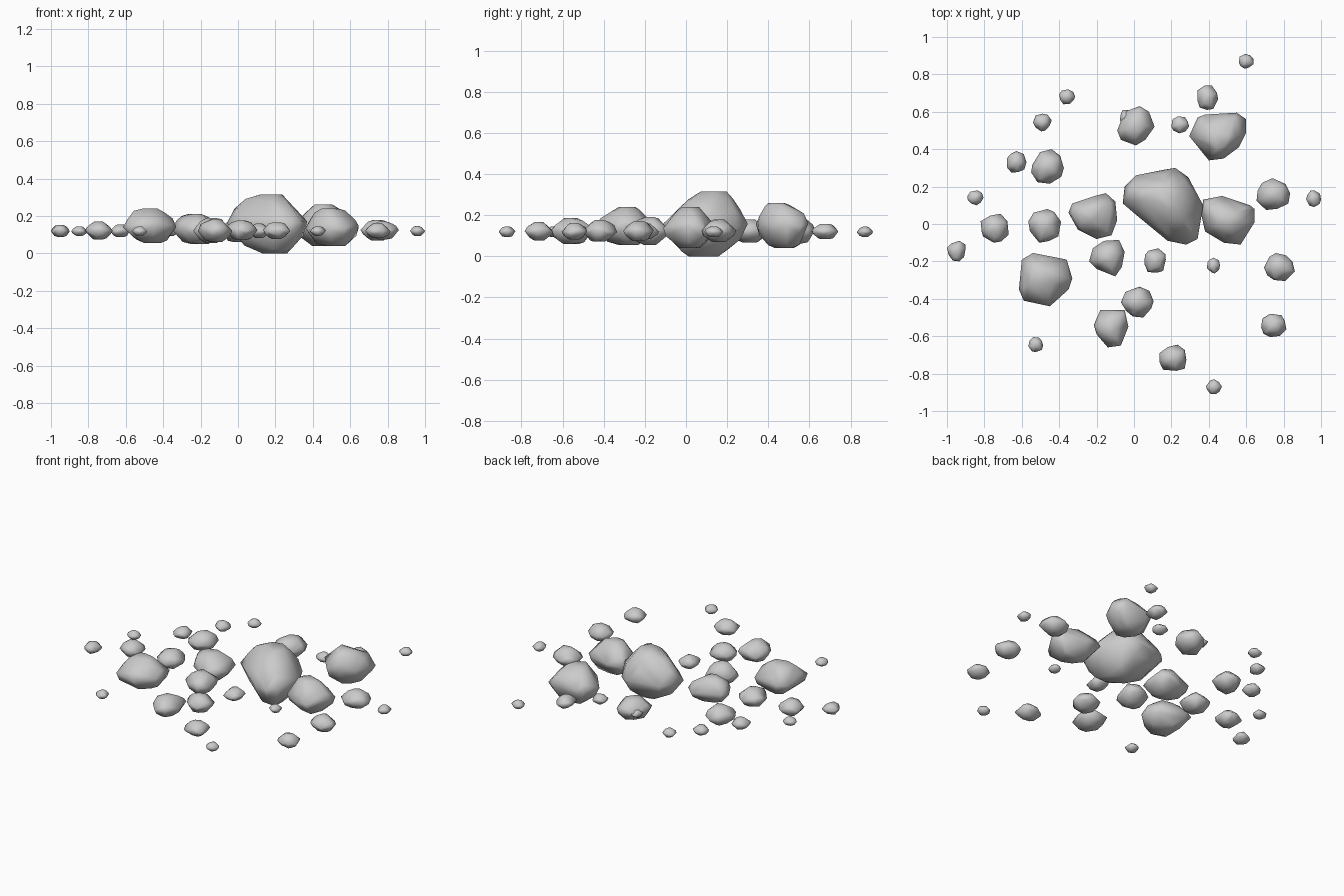
import bpy, bmesh, math, random
from mathutils import Vector

if "Cube" in bpy.data.objects:
    bpy.data.objects.remove(bpy.data.objects["Cube"])

random.seed(4)
# height fraction, width of each layer of a stone
LAYERS = [(0.0, 0.38), (0.1, 0.62), (0.28, 0.88), (0.5, 1.0), (0.72, 0.84), (0.9, 0.58), (1.0, 0.32)]


def rock(name, outline, z0, z1, top=None, bottom=None):
    """Convex stone: layers of a plan outline between z0 and z1, leaning to top/bottom points."""
    xs, ys = zip(*outline)
    mid = Vector(((min(xs) + max(xs)) / 2, (min(ys) + max(ys)) / 2))
    top = Vector(top) if top else mid
    bottom = Vector(bottom) if bottom else mid
    bm = bmesh.new()
    for f, s in LAYERS:
        end = top if f > 0.5 else bottom
        for i, p in enumerate(outline):
            if f != 0.5 and i % 2 == int(f * 10) % 2:
                continue                      # alternate corners give broad facets
            k = s * (1 if f == 0.5 else random.uniform(0.93, 1.04))
            q = end + (Vector(p) - end) * k
            tilt = 0 if f in (0, 1) else random.uniform(-0.05, 0.05)
            bm.verts.new((q.x, q.y, z0 + (f + tilt) * (z1 - z0)))
    hull = bmesh.ops.convex_hull(bm, input=bm.verts)
    junk = {v for v in hull["geom_interior"] + hull["geom_unused"] if isinstance(v, bmesh.types.BMVert)}
    bmesh.ops.delete(bm, geom=list(junk), context='VERTS')
    bmesh.ops.recalc_face_normals(bm, faces=bm.faces)
    for face in bm.faces:
        face.smooth = True
    me = bpy.data.meshes.new(name)
    bm.to_mesh(me)
    bm.free()
    ob = bpy.data.objects.new(name, me)
    bpy.context.collection.objects.link(ob)


def pebble(name, x0, x1, y0, y1):
    """Stone with an irregular outline fitted to a plan rectangle."""
    n = 9
    turn = random.uniform(0, 6.28)
    pts = []
    for i in range(n):
        a = turn + (i + random.uniform(-0.25, 0.25)) * math.tau / n
        r = random.uniform(0.9, 1.08)
        pts.append((r * math.cos(a), r * math.sin(a)))
    xs, ys = zip(*pts)
    fit = lambda v, vs, a, b: a + (v - min(vs)) / (max(vs) - min(vs)) * (b - a)
    outline = [(fit(x, xs, x0, x1), fit(y, ys, y0, y1)) for x, y in pts]
    w = (x1 - x0 + y1 - y0) / 2
    zc = 0.115 + 0.05 * w
    rock(name, outline, zc - 0.31 * w, zc + 0.31 * w)


# large stones, traced outlines
rock("main_boulder", [(-.05, .2), (.01, .26), (.16, .29), (.22, .3), (.29, .25), (.37, .1), (.34, -.08),
                      (.28, -.11), (.18, -.09), (.01, .05), (-.06, .11)], 0, .315, (.17, .15), (.2, .08))
rock("right_boulder", [(.37, .13), (.47, .15), (.62, .1), (.645, .08), (.645, .01), (.57, -.11), (.48, -.1),
                       (.38, -.04), (.36, .05)], .04, .24, (.48, .02), (.53, .02))
rock("back_boulder", [(.34, .57), (.38, .585), (.55, .595), (.6, .56), (.6, .49), (.56, .41), (.48, .35),
                      (.4, .34), (.36, .41), (.295, .47)], .04, .26, (.46, .43), (.46, .49))
rock("left_boulder", [(-.35, .06), (-.33, .11), (-.21, .15), (-.15, .165), (-.1, .12), (-.09, .02),
                      (-.12, -.06), (-.2, -.08), (-.3, -.03)], .05, .21, (-.24, .06), (-.2, .04))
rock("front_left_boulder", [(-.6, -.19), (-.54, -.155), (-.5, -.17), (-.36, -.19), (-.33, -.29), (-.35, -.35),
                            (-.45, -.44), (-.59, -.41), (-.615, -.35)], .055, .24, (-.47, -.29), (-.45, -.28))
rock("middle_stone", [(-.24, -.2), (-.22, -.13), (-.16, -.09), (-.08, -.085), (-.05, -.15), (-.065, -.23),
                      (-.1, -.28), (-.2, -.24)], .055, .19)
rock("front_stone", [(-.215, -.54), (-.18, -.46), (-.05, -.46), (-.03, -.55), (-.07, -.65), (-.14, -.66),
                     (-.2, -.59)], .06, .185)
rock("back_stone", [(-.09, .5), (-.05, .6), (.03, .63), (.08, .6), (.11, .52), (.06, .45), (.01, .42),
                    (-.07, .45)], .06, .19)

# scattered small stones: x range, y range
left = [(-.075, -.01, .53, .61), (-.55, -.375, .215, .4), (-.565, -.39, -.1, .08), (-.82, -.67, -.1, .055),
        (-1, -.9, -.2, -.09), (-.89, -.805, .1, .18), (-.68, -.575, .275, .39), (-.54, -.44, .495, .59),
        (-.4, -.315, .64, .72), (-.565, -.485, -.685, -.605), (-.07, .105, -.5, -.335)]
right = [(.34, .45, .61, .74), (.2, .295, .485, .575), (.56, .64, .83, .91), (.655, .835, .075, .245),
         (.92, 1, .09, .18), (.055, .17, -.26, -.13), (.39, .46, -.265, -.18), (.695, .86, -.305, -.155),
         (.68, .815, -.605, -.48), (.135, .28, -.785, -.645), (.385, .47, -.91, -.83)]
for side, boxes in (("left", left), ("right", right)):
    for i, box in enumerate(boxes):
        pebble(f"{side}_pebble_{i + 1}", *box)
